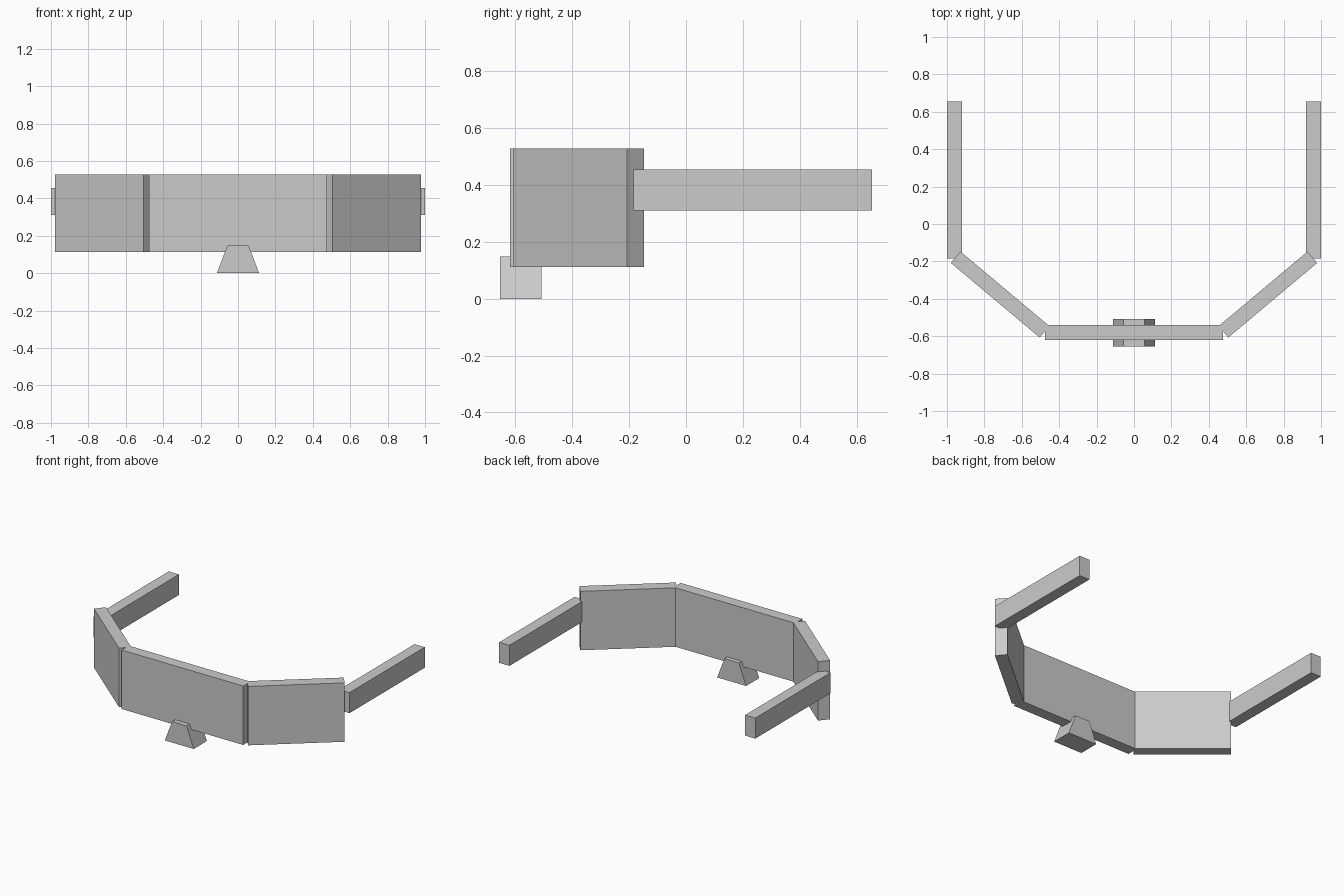
import bpy
import bmesh
from math import radians
from mathutils import Matrix

cube = bpy.data.objects.get("Cube")
if cube:
    bpy.data.objects.remove(cube, do_unlink=True)

# Single plain grey material
grey = bpy.data.materials.new("plain_grey")
grey.use_nodes = True
color = (0.6, 0.6, 0.6, 1)
grey.diffuse_color = color
grey.node_tree.nodes["Principled BSDF"].inputs["Base Color"].default_value = color


def add_box(name, center, size, turn=0, top_scale=1):
    """Box turned about z, with its top optionally narrowed in x."""
    bm = bmesh.new()
    bmesh.ops.create_cube(bm, size=1, matrix=Matrix.Diagonal((*size, 1)))
    for v in bm.verts:
        if v.co.z > 0:
            v.co.x *= top_scale
    bmesh.ops.rotate(bm, verts=bm.verts, matrix=Matrix.Rotation(radians(turn), 3, "Z"))
    mesh = bpy.data.meshes.new(name)
    bm.to_mesh(mesh)
    bm.free()
    mesh.materials.append(grey)
    obj = bpy.data.objects.new(name, mesh)
    obj.location = center
    bpy.context.collection.objects.link(obj)
    return obj


# Front visor panel
add_box("front_panel", (0, -0.58, 0.32), (0.95, 0.08, 0.416))

# Angled panels and straight arms on both sides
for side, s in (("left", 1), ("right", -1)):
    add_box(side + "_angled_panel", (s * 0.716, -0.377, 0.32), (0.62, 0.08, 0.416), turn=s * 40)
    add_box(side + "_arm", (s * 0.96, 0.235, 0.383), (0.08, 0.84, 0.145))

# Tapered nose rest
add_box("nose_rest", (0, -0.582, 0.074), (0.226, 0.146, 0.148), top_scale=0.5)
